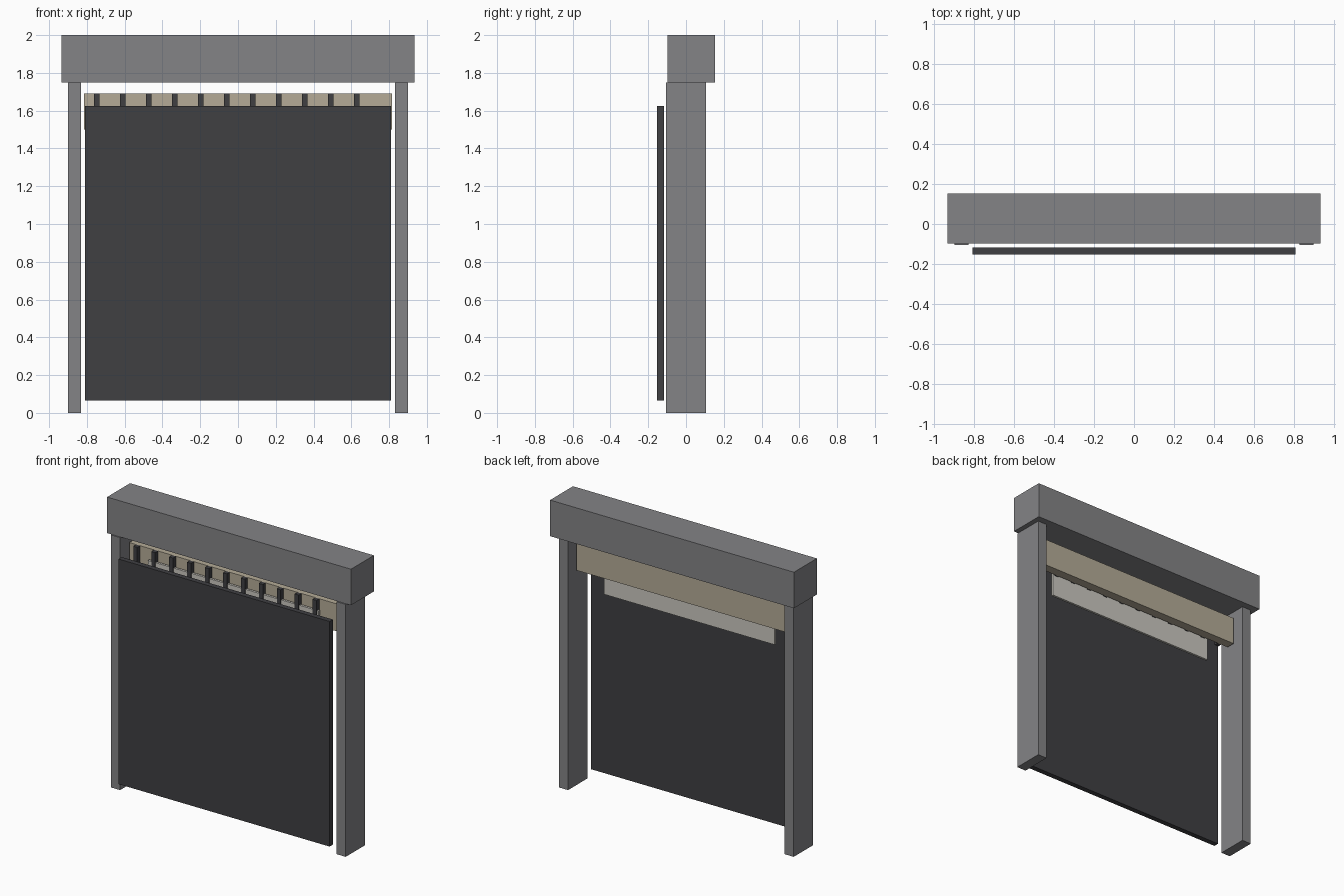
import bpy

if "Cube" in bpy.data.objects:
    bpy.data.objects.remove(bpy.data.objects["Cube"])


def material(name, rgb):
    m = bpy.data.materials.new(name)
    m.diffuse_color = (*rgb, 1)
    m.use_nodes = True
    m.node_tree.nodes["Principled BSDF"].inputs["Base Color"].default_value = m.diffuse_color
    return m


def box(name, x, y, z, mat=None):
    """Box from (min, max) ranges on each axis."""
    bpy.ops.mesh.primitive_cube_add(size=1, location=[sum(r) / 2 for r in (x, y, z)])
    ob = bpy.context.object
    ob.name = name
    ob.scale = [r[1] - r[0] for r in (x, y, z)]
    bpy.ops.object.transform_apply(location=False, rotation=False, scale=True)
    if mat:
        ob.data.materials.append(mat)
    return ob


dark = material("dark_panel", (0.05, 0.05, 0.055))
tan = material("tan_beam", (0.46, 0.41, 0.31))
pale = material("pale_strip", (0.60, 0.58, 0.53))
grey = material("frame_grey", (0.23, 0.23, 0.24))

# Frame: lintel and two posts
box("lintel", (-0.935, 0.935), (-0.098, 0.153), (1.75, 2.0), grey)
for side, x in (("left", (-0.90, -0.83)), ("right", (0.83, 0.90))):
    box(side + "_post", x, (-0.106, 0.106), (0, 1.75), grey)

# Hanging door panel in front of the frame
box("door_panel", (-0.81, 0.81), (-0.153, -0.117), (0.065, 1.625), dark)

# Cross beam between the posts
box("cross_beam", (-0.815, 0.815), (-0.027, 0.035), (1.50, 1.69), tan)

# Pale strip just in front of the beam
box("pale_strip", (-0.655, 0.655), (-0.052, -0.036), (1.35, 1.618), pale)

# Row of dark slats on the beam front
for i in range(11):
    cx = -0.747 + i * 0.1375
    box(f"slat_{i + 1}", (cx - 0.015, cx + 0.015), (-0.058, -0.027), (1.50, 1.69), dark)
